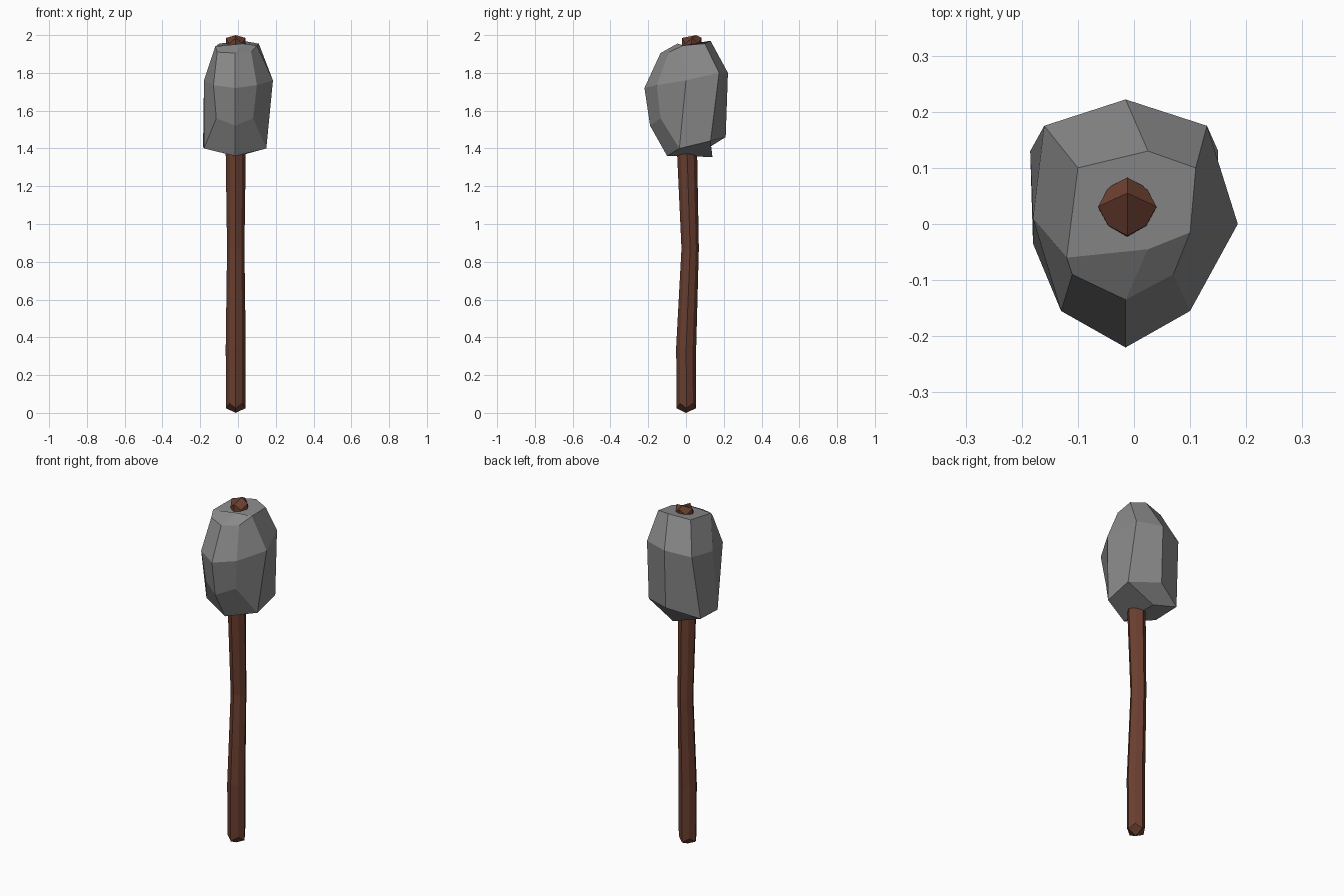
import bpy
import math

if "Cube" in bpy.data.objects:
    bpy.data.objects.remove(bpy.data.objects["Cube"])


def material(name, color):
    m = bpy.data.materials.new(name)
    m.diffuse_color = (*color, 1)
    m.use_nodes = True
    m.node_tree.nodes["Principled BSDF"].inputs["Base Color"].default_value = m.diffuse_color
    return m


def build(name, verts, faces, mat):
    me = bpy.data.meshes.new(name)
    me.from_pydata(verts, [], faces)
    me.materials.append(mat)
    me.validate()
    ob = bpy.data.objects.new(name, me)
    bpy.context.collection.objects.link(ob)
    bpy.ops.object.select_all(action='DESELECT')
    ob.select_set(True)
    bpy.context.view_layer.objects.active = ob
    # consistent outward normals
    bpy.ops.object.mode_set(mode='EDIT')
    bpy.ops.mesh.select_all(action='SELECT')
    bpy.ops.mesh.normals_make_consistent(inside=False)
    bpy.ops.object.mode_set(mode='OBJECT')
    return ob


def bridge(a, b, n=8):
    return [(a + i, a + (i + 1) % n, b + (i + 1) % n, b + i) for i in range(n)]


stone = material("grey stone", (0.25, 0.25, 0.25))
wood = material("brown wood", (0.145, 0.049, 0.029))

# Handle: slightly bowed eight-sided stick; diagonal corners recede at the ends
CX = -0.012
rings = [(0.025, 0.002, 0.052, 0.025), (0.35, 0.001, 0.053, 0),
         (0.87, 0.022, 0.046, 0), (1.37, 0.006, 0.053, 0),
         (1.985, 0.031, 0.052, -0.03)]  # z, y, radius, diagonal shift
verts, faces = [], []
for z, y, r, shift in rings:
    for i in range(8):
        a = i * math.pi / 4 - math.pi / 2
        diag = i % 2
        rr = r * (0.92 if diag else 1)
        verts.append((CX + rr * math.cos(a), y + rr * math.sin(a),
                      z + shift * diag))
for k in range(len(rings) - 1):
    faces += bridge(k * 8, k * 8 + 8)
# Faceted points at both ends
for base, tip in ((0, (CX, 0.0, 0.0)), (32, (CX, 0.055, 2.0))):
    c = len(verts)
    verts.append(tip)
    for i in range(0, 8, 2):
        faces.append((c, base + i, base + i + 1, base + (i + 2) % 8))
build("handle", verts, faces, wood)

# Stone head: three irregular rings, starting at the front, counter-clockwise
lower = [(-0.015, -0.19, 1.52), (0.08, -0.135, 1.56), (0.15, -0.035, 1.40),
         (0.15, 0.13, 1.44), (-0.015, 0.21, 1.46), (-0.185, 0.13, 1.41),
         (-0.18, -0.035, 1.40), (-0.115, -0.135, 1.56)]
middle = [(-0.015, -0.22, 1.72), (0.10, -0.155, 1.735), (0.185, 0.0, 1.76),
          (0.13, 0.175, 1.80), (-0.015, 0.222, 1.80), (-0.16, 0.175, 1.78),
          (-0.18, 0.01, 1.76), (-0.13, -0.155, 1.735)]
upper = [(-0.015, -0.135, 1.905), (0.07, -0.09, 1.91), (0.10, -0.015, 1.945),
         (0.11, 0.10, 1.955), (0.025, 0.13, 1.97), (-0.10, 0.10, 1.955),
         (-0.12, -0.06, 1.94), (-0.11, -0.09, 1.91)]
ends = [(0.025, -0.045, 1.955), (-0.015, -0.10, 1.36), (-0.015, 0.14, 1.355)]
T, F, B = 24, 25, 26
faces = bridge(0, 8) + bridge(8, 16)
# Top facets
faces += [(16, 17, 18, T), (16, T, 22, 23), (T, 18, 19, 20, 21, 22)]
# Underside facets
faces += [(0, 1, 2, F), (2, 3, B, F), (3, 4, 5, B), (5, 6, F, B), (6, 7, 0, F)]
build("stone_head", lower + middle + upper + ends, faces, stone)
